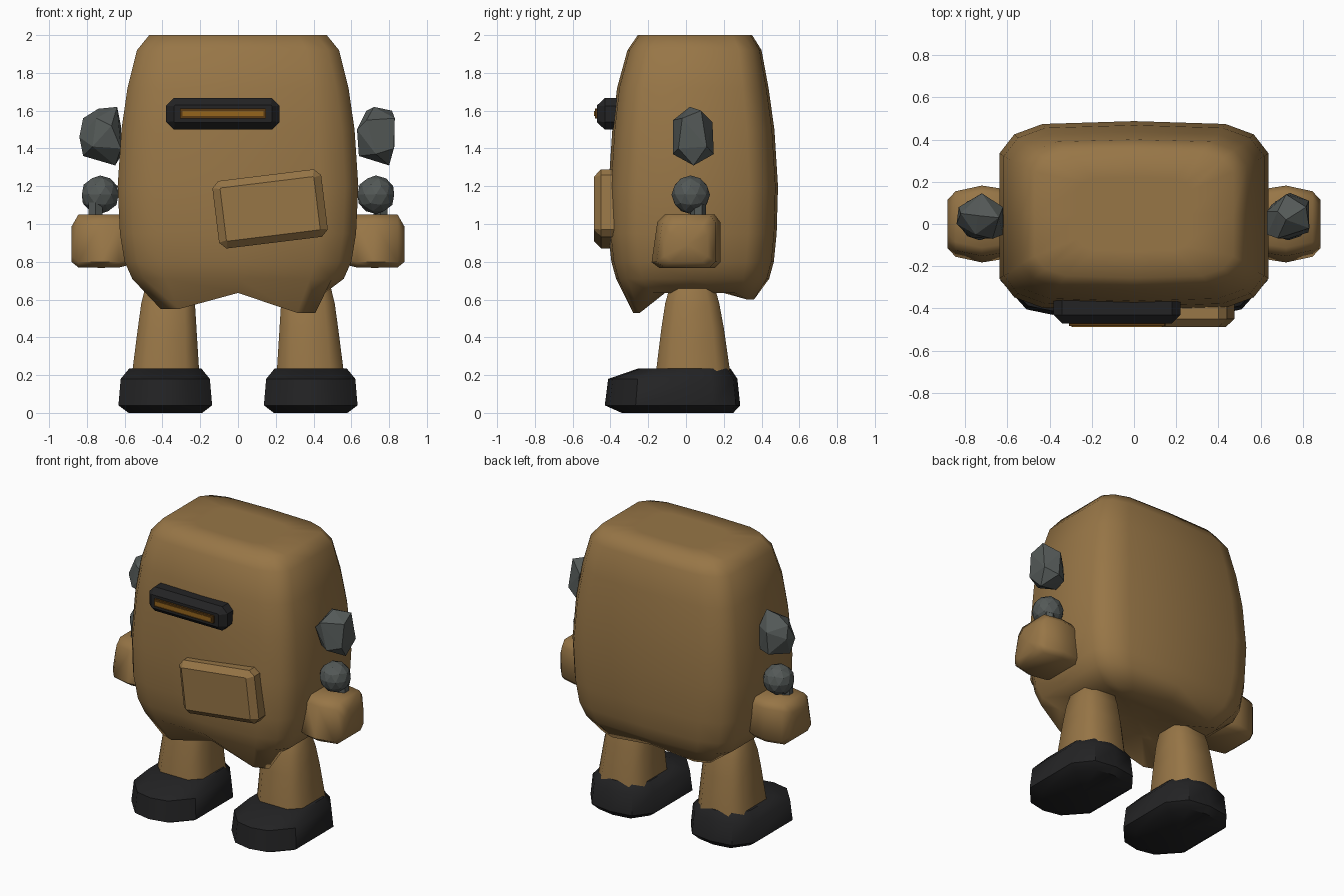
import bpy, bmesh, math
from mathutils import Matrix, Vector

if "Cube" in bpy.data.objects:
    bpy.data.objects.remove(bpy.data.objects["Cube"])


def material(name, rgb):
    m = bpy.data.materials.new(name)
    m.diffuse_color = (*rgb, 1)
    m.use_nodes = True
    m.node_tree.nodes["Principled BSDF"].inputs["Base Color"].default_value = m.diffuse_color
    return m


TAN = material("tan shell", (0.31, 0.18, 0.062))
BLACK = material("black rubber", (0.017, 0.017, 0.018))
STEEL = material("grey steel", (0.088, 0.1, 0.096))
AMBER = material("amber glow", (0.3, 0.13, 0.012))
BROWN = material("brown frame", (0.1, 0.042, 0.006))


def finish(bm, name, mat, angle=None):
    bmesh.ops.recalc_face_normals(bm, faces=bm.faces)
    me = bpy.data.meshes.new(name)
    bm.to_mesh(me)
    bm.free()
    me.materials.append(mat)
    ob = bpy.data.objects.new(name, me)
    bpy.context.collection.objects.link(ob)
    if angle:
        bpy.ops.object.select_all(action='DESELECT')
        ob.select_set(True)
        bpy.context.view_layer.objects.active = ob
        bpy.ops.object.shade_smooth_by_angle(angle=math.radians(angle))
    return ob


def loft(name, rings, mat, angle=None):
    """Skin equal-length rings of points and cap both ends."""
    bm = bmesh.new()
    vs = [[bm.verts.new(p) for p in r] for r in rings]
    n = len(vs[0])
    for a, b in zip(vs, vs[1:]):
        for i in range(n):
            j = (i + 1) % n
            bm.faces.new((a[i], a[j], b[j], b[i]))
    for r in (vs[0], vs[-1]):
        c = bm.verts.new(sum((v.co for v in r), Vector()) / n)
        for i in range(n):
            bm.faces.new((r[i], r[(i + 1) % n], c))
    return finish(bm, name, mat, angle)


def hull(name, points, mat):
    bm = bmesh.new()
    for p in points:
        bm.verts.new(p)
    res = bmesh.ops.convex_hull(bm, input=bm.verts)
    bmesh.ops.delete(bm, geom=[v for v in bm.verts if not v.link_faces], context='VERTS')
    return finish(bm, name, mat)


def octagon(hx, hy, c):
    """Rectangle of half sizes hx, hy with corners cut by c."""
    return [(hx, -hy + c), (hx, hy - c), (hx - c, hy), (-hx + c, hy),
            (-hx, hy - c), (-hx, -hy + c), (-hx + c, -hy), (hx - c, -hy)]


def panel(name, cx, cz, layers, mat, tilt=0):
    """Chamfered plate facing the front; layers are (y, half x, half z, cut)."""
    ct, st = math.cos(tilt), math.sin(tilt)
    return loft(name, [[(cx + u * ct - v * st, y, cz + u * st + v * ct)
                        for u, v in octagon(hx, hz, c)] for y, hx, hz, c in layers], mat)


# Body: soft rounded-rectangle sections, with the lower corners drooping
quarter = [(0, 1), (0.68, 0.97), (0.89, 0.86), (1, 0.66)]
plan = (quarter + [(1, 0)] + [(x, -y) for x, y in quarter[:0:-1]] + [(0, -1)]
        + [(-x, -y) for x, y in quarter[1:]] + [(-1, 0)]
        + [(-x, y) for x, y in quarter[:0:-1]])
sections = [  # z, half width, front y, back y
    (0.655, 0.26, -0.14, 0.18), (0.635, 0.46, -0.29, 0.37), (0.71, 0.56, -0.37, 0.44),
    (0.80, 0.60, -0.395, 0.465), (0.95, 0.625, -0.412, 0.48), (1.2, 0.637, -0.41, 0.487),
    (1.5, 0.617, -0.39, 0.468), (1.72, 0.585, -0.365, 0.437), (1.92, 0.535, -0.31, 0.40),
    (2.0, 0.47, -0.255, 0.35), (2.0, 0.27, -0.13, 0.22)]
rings = []
for k, (z, w, f, b) in enumerate(sections):
    ring = []
    for x, y in plan:
        droop = 0
        if k == 1 and 0.5 < abs(x) < 0.95 and abs(y) > 0.5:
            droop = 0.085 if y < 0 else 0.035
            if y < 0 and x > 0:
                droop += 0.02
        ring.append((x * w, (f + b) / 2 + y * (b - f) / 2, z - droop))
    rings.append(ring)
loft("body", rings, TAN, 75)

for s, side in ((-1, "left"), (1, "right")):
    # Leg: tapered eight-sided trunk
    loft(side + "_leg", [[(s * cx + x, cy + y, z) for x, y in octagon(hx, hy, c)]
         for z, cx, cy, hx, hy, c in (
             (0.15, 0.383, 0.038, 0.182, 0.2, 0.07), (0.24, 0.382, 0.037, 0.175, 0.193, 0.07),
             (0.45, 0.375, 0.035, 0.155, 0.165, 0.06), (0.58, 0.37, 0.033, 0.142, 0.143, 0.055),
             (0.67, 0.365, 0.033, 0.125, 0.118, 0.05), (0.72, 0.365, 0.033, 0.1, 0.1, 0.04))], TAN, 50)

    # Boot: wide sole with narrowing toe and sloped instep
    boot = []
    for z, hx, f, b in ((0, 0.195, -0.34, 0.25), (0.04, 0.248, -0.43, 0.287),
                        (0.18, 0.236, -0.412, 0.272), (0.236, 0.19, -0.25, 0.235)):
        boot.append([(s * 0.385 + x * hx, y, z) for x, y in (
            (1, f * 0.62), (1, b * 0.5), (0.62, b * 0.92), (0, b), (-0.62, b * 0.92),
            (-1, b * 0.5), (-1, f * 0.62), (-0.5, f * 0.94), (0, f), (0.5, f * 0.94))])
    loft(side + "_boot", boot, BLACK, 40)

    # Hand: stubby rounded block sunk into the body side
    hand = []
    for x, hy, z0, z1 in ((0.55, 0.15, 0.79, 1.03), (0.63, 0.168, 0.77, 1.05),
                          (0.72, 0.182, 0.768, 1.05), (0.845, 0.155, 0.77, 1.05),
                          (0.882, 0.115, 0.80, 0.985)):
        hand.append([(s * x, y, z) for y, z in (
            (-hy, z0 + 0.03), (-hy + 0.04, z0), (hy - 0.03, z0), (hy, z0 + 0.03),
            (hy, z1 - 0.04), (hy - 0.03, z1), (-hy + 0.07, z1), (-hy + 0.03, z1 - 0.04))])
    loft(side + "_hand", hand, TAN, 60)

    # Wrist joint: faceted ball on a small stem
    bm = bmesh.new()
    bmesh.ops.create_icosphere(bm, subdivisions=2, radius=0.102,
                               matrix=Matrix.Translation((s * 0.73, 0.025, 1.155)))
    finish(bm, side + "_wrist_ball", STEEL)
    bm = bmesh.new()
    bmesh.ops.create_cone(bm, cap_ends=True, segments=6, radius1=0.042, radius2=0.042, depth=0.09,
                          matrix=Matrix.Translation((s * 0.755, 0.045 * s + 0.02, 1.07)))
    finish(bm, side + "_wrist_stem", STEEL)

# Shoulder lumps: irregular faceted chunks floating beside the body
hull("right_shoulder", [
    (0.83, -0.02, 1.56), (0.815, 0.08, 1.60), (0.828, 0.11, 1.41), (0.825, -0.04, 1.40),
    (0.80, 0.04, 1.31), (0.72, 0.02, 1.62), (0.72, 0.14, 1.54), (0.74, 0.147, 1.37),
    (0.68, -0.068, 1.55), (0.73, -0.07, 1.37), (0.64, 0.0, 1.36), (0.63, -0.05, 1.50),
    (0.63, 0.06, 1.50), (0.65, 0.09, 1.38), (0.68, 0.06, 1.60)], STEEL)
hull("left_shoulder", [
    (-0.84, 0.0, 1.46), (-0.83, 0.08, 1.48), (-0.82, 0.05, 1.56), (-0.82, 0.03, 1.36),
    (-0.75, -0.05, 1.56), (-0.77, -0.065, 1.41), (-0.74, 0.04, 1.61), (-0.72, 0.145, 1.52),
    (-0.73, 0.14, 1.37), (-0.65, 0.03, 1.31), (-0.64, 0.03, 1.62), (-0.67, -0.07, 1.52),
    (-0.62, -0.05, 1.40), (-0.62, 0.08, 1.36), (-0.62, 0.08, 1.52)], STEEL)

# Visor: dark chamfered housing with a glowing slit
panel("visor_housing", -0.08, 1.583, [(-0.34, 0.3, 0.083, 0.04), (-0.43, 0.3, 0.083, 0.04),
                                      (-0.47, 0.26, 0.046, 0.006)], BLACK)
panel("visor_frame", -0.08, 1.585, [(-0.46, 0.228, 0.026, 0.003), (-0.483, 0.228, 0.026, 0.003)], BROWN)
panel("visor_slit", -0.08, 1.585, [(-0.478, 0.215, 0.014, 0.003), (-0.487, 0.215, 0.014, 0.003)], AMBER)

# Chest plate: tilted chamfered slab
panel("chest_plate", 0.17, 1.08, [(-0.36, 0.29, 0.18, 0.035), (-0.45, 0.29, 0.18, 0.035),
                                  (-0.487, 0.25, 0.142, 0.005)], TAN, math.radians(7))
